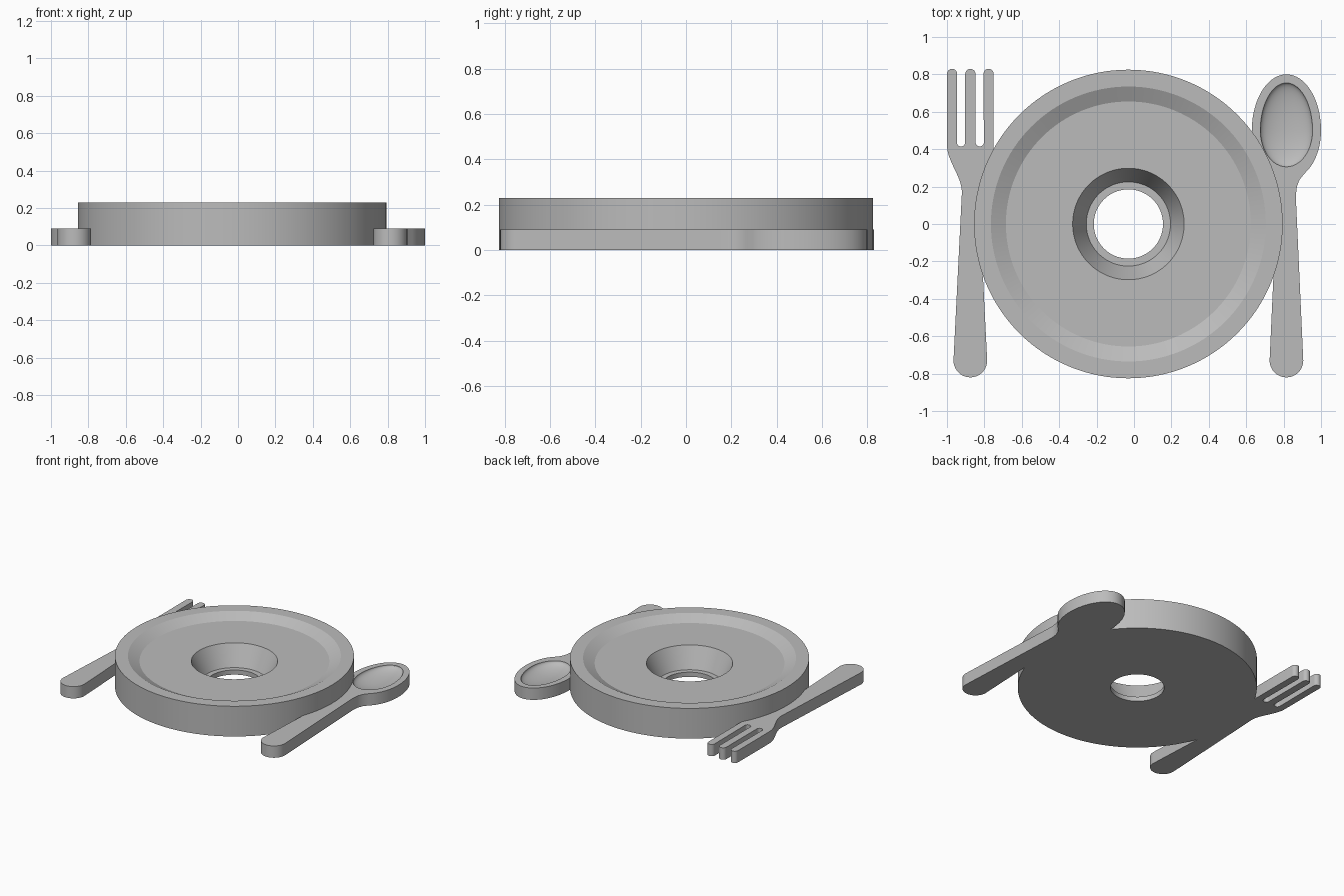
import bpy, bmesh, math
from mathutils import Vector

cube = bpy.data.objects.get("Cube")
if cube:
    bpy.data.objects.remove(cube, do_unlink=True)

grey = bpy.data.materials.new("plain_grey")
grey.use_nodes = True
GREY = (0.5, 0.5, 0.5, 1)
grey.diffuse_color = GREY
grey.node_tree.nodes["Principled BSDF"].inputs["Base Color"].default_value = GREY

THICK = 0.09


def finish(name, bm, angle=30):
    bmesh.ops.recalc_face_normals(bm, faces=bm.faces)
    mesh = bpy.data.meshes.new(name)
    bm.to_mesh(mesh)
    bm.free()
    mesh.materials.append(grey)
    ob = bpy.data.objects.new(name, mesh)
    bpy.context.collection.objects.link(ob)
    smooth(ob, angle)
    return ob


def smooth(ob, angle):
    bpy.ops.object.select_all(action='DESELECT')
    ob.select_set(True)
    bpy.context.view_layer.objects.active = ob
    bpy.ops.object.shade_smooth_by_angle(angle=math.radians(angle))


def arc(cx, cy, rx, ry, start, end, steps):
    angles = [math.radians(start + (end - start) * i / steps) for i in range(steps + 1)]
    return [(cx + rx * math.cos(a), cy + ry * math.sin(a)) for a in angles]


def slab(name, half, x):
    """Mirror a half outline about its axis and extrude it upwards."""
    outline = half + [(-px, py) for px, py in reversed(half) if px > 1e-4]
    bm = bmesh.new()
    face = bm.faces.new([bm.verts.new((x + px, py, 0)) for px, py in outline])
    top = bmesh.ops.extrude_face_region(bm, geom=[face], use_keep_orig=True)["geom"]
    bmesh.ops.translate(bm, vec=(0, 0, THICK),
                        verts=[v for v in top if isinstance(v, bmesh.types.BMVert)])
    return finish(name, bm)


# Plate: one closed profile spun around the vertical axis
profile = [(0.185, 0), (0.825, 0), (0.825, 0.23), (0.735, 0.23), (0.655, 0.19),
           (0.298, 0.19), (0.225, 0.035), (0.185, 0.035)]
bm = bmesh.new()
verts = [bm.verts.new((r, 0, z)) for r, z in profile]
edges = [bm.edges.new((verts[i - 1], verts[i])) for i in range(len(verts))]
bmesh.ops.spin(bm, geom=verts + edges, cent=(0, 0, 0), axis=(0, 0, 1),
               angle=math.tau, steps=128, use_merge=True)
bmesh.ops.remove_doubles(bm, verts=bm.verts, dist=1e-5)
bmesh.ops.translate(bm, verts=bm.verts, vec=(-0.03, 0, 0))
finish("plate", bm, 15)

# Shared rounded handle end
handle_end = arc(0, -0.73, 0.09, 0.09, 0, -90, 10)

# Fork: centre tine, gap, outer tine, shoulder easing into the neck, handle
shoulder = []
for i in range(11):
    t = i / 10
    shoulder.append((0.125 - 0.08 * t * t * (3 - 2 * t), 0.42 - 0.25 * t))
fork_half = (arc(0, 0.802, 0.0275, 0.0275, 90, 0, 6)
             + arc(0.05, 0.437, 0.0225, 0.0225, 180, 360, 12)
             + arc(0.0975, 0.802, 0.0275, 0.0275, 180, 0, 12)
             + shoulder + handle_end)
slab("fork", fork_half, -0.875)

# Spoon: oval head, neck, handle
spoon_half = (arc(0, 0.5, 0.185, 0.30, 90, 0, 20)
              + arc(0, 0.5, 0.185, 0.27, -4, -50, 10)
              + [(0.095, 0.268), (0.07, 0.237), (0.056, 0.2), (0.05, 0.15)]
              + handle_end)
spoon = slab("spoon", spoon_half, 0.815)

# Spoon bowl hollow: egg-shaped cutter
bm = bmesh.new()
bmesh.ops.create_uvsphere(bm, u_segments=48, v_segments=25, radius=1)
for v in bm.verts:
    length = 0.255 if v.co.y > 0 else 0.195
    v.co = Vector((0.815 + 0.14 * v.co.x, 0.5 + length * v.co.y, THICK + 0.05 * v.co.z))
cutter = finish("bowl_cutter", bm)
cutter.hide_render = True
cut = spoon.modifiers.new("bowl", 'BOOLEAN')
cut.operation = 'DIFFERENCE'
cut.solver = 'EXACT'
cut.object = cutter
bpy.ops.object.select_all(action='DESELECT')
spoon.select_set(True)
bpy.context.view_layer.objects.active = spoon
bpy.ops.object.modifier_move_to_index(modifier="bowl", index=0)
bpy.ops.object.modifier_apply(modifier="bowl")
bpy.data.objects.remove(cutter, do_unlink=True)
smooth(spoon, 30)
